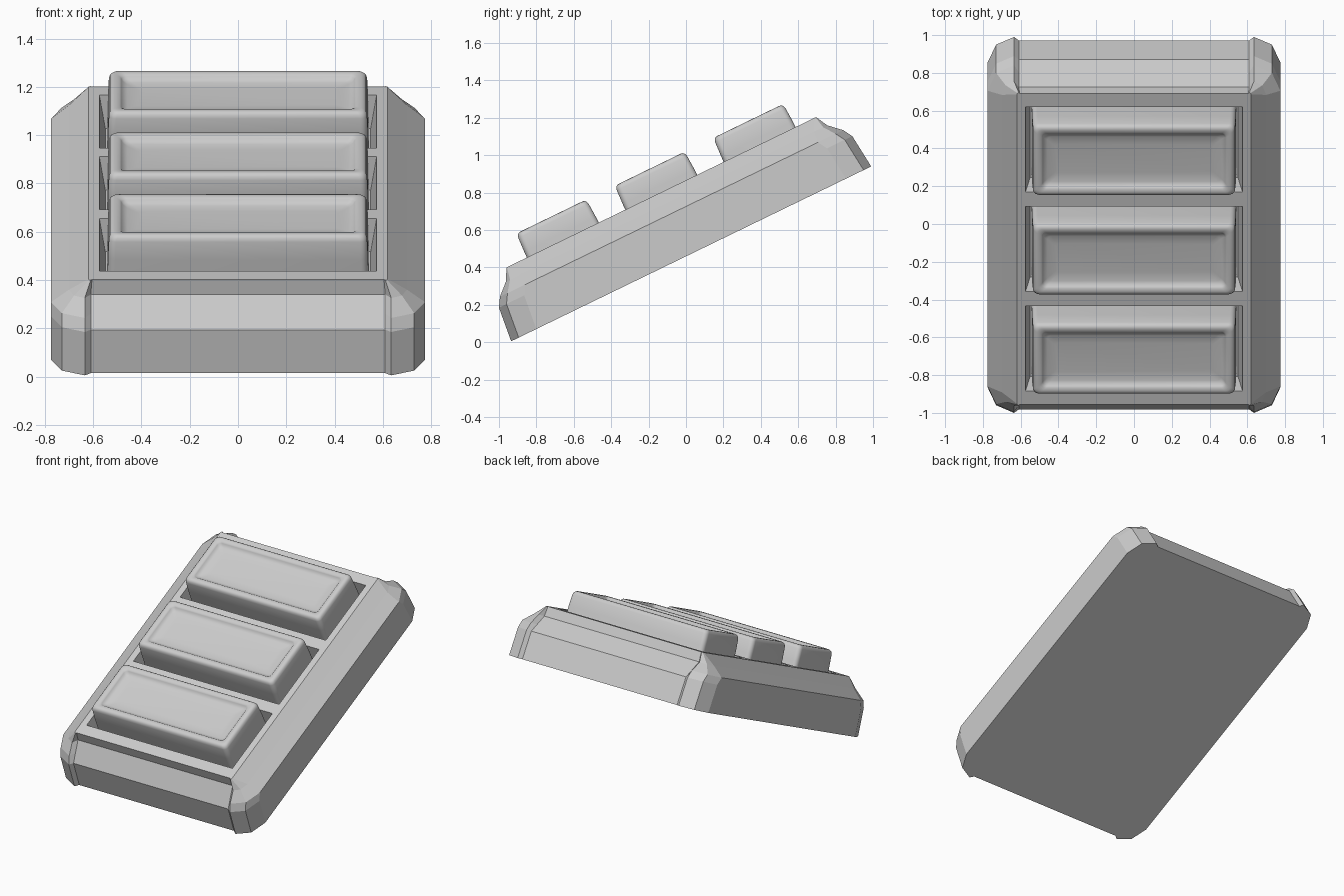
import bpy, bmesh, math
from mathutils import Matrix

if "Cube" in bpy.data.objects:
    bpy.data.objects.remove(bpy.data.objects["Cube"])

# Everything is modelled lying flat (x across, y along the slope, z thickness), then tilted
LENGTH = 2.14
TILT = Matrix.Translation((0, -0.935, 0.005)) @ Matrix.Rotation(math.radians(25.9), 4, 'X')


def finish(name, bm):
    bmesh.ops.recalc_face_normals(bm, faces=bm.faces)
    me = bpy.data.meshes.new(name)
    bm.to_mesh(me)
    bm.free()
    me.transform(TILT)
    ob = bpy.data.objects.new(name, me)
    bpy.context.collection.objects.link(ob)
    return ob


def loft(bm, rings):
    loops = [[bm.verts.new(p) for p in ring] for ring in rings]
    n = len(loops[0])
    for a, b in zip(loops, loops[1:]):
        for i in range(n):
            j = (i + 1) % n
            bm.faces.new((a[i], a[j], b[j], b[i]))
    bm.faces.new(loops[0][::-1])
    bm.faces.new(loops[-1])


def case_ring(v, end, bar, w, cut):
    """Outline with faceted corners and end bars set back between them."""
    bx = min(0.635, w - 0.01)
    q = [(min(0.61, w - 0.015), bar), (bx, end),
         (bx + 0.68 * (w - bx), end + 0.3 * cut), (w, end + cut)]
    right = q + [(x, LENGTH - y) for x, y in reversed(q)]
    return [(x, y, v) for x, y in right + [(-x, y) for x, y in reversed(right)]]


def rounded_ring(cy, hx, hy, r, v, seg=5):
    pts = []
    for k, (sx, sy) in enumerate(((1, 1), (-1, 1), (-1, -1), (1, -1))):
        for i in range(seg + 1):
            a = math.pi / 2 * (k + i / seg)
            pts.append((sx * (hx - r) + r * math.cos(a),
                        cy + sy * (hy - r) + r * math.sin(a), v))
    return pts


# Case: height, corner end, bar end, half width, corner cut
bm = bmesh.new()
loft(bm, [case_ring(*s) for s in (
    (0.0, 0.0, 0.02, 0.775, 0.15),
    (0.19, 0.02, 0.04, 0.775, 0.15),
    (0.24, 0.05, 0.09, 0.775, 0.15),
    (0.30, 0.115, 0.15, 0.70, 0.08),
    (0.366, 0.15, 0.155, 0.62, 0.01))])
case = finish("case", bm)

# Button wells cut into the case
CENTRES = [0.485, 1.07, 1.655]
bm = bmesh.new()
for c in CENTRES:
    loft(bm, [[(x * w, c + y * h, v) for x, y in ((-1, -1), (1, -1), (1, 1), (-1, 1))]
              for w, h, v in ((0.55, 0.235, 0.22), (0.577, 0.252, 0.38))])
cutter = finish("well_cutter", bm)
cutter.hide_render = True
cutter.hide_set(True)
mod = case.modifiers.new("wells", 'BOOLEAN')
mod.operation, mod.solver, mod.object = 'DIFFERENCE', 'EXACT', cutter

# Dished buttons: inset, height, corner radius
PROFILE = [(0.0, 0.215, 0.03), (0.004, 0.40, 0.03), (0.008, 0.48, 0.03),
           (0.013, 0.495, 0.03), (0.022, 0.504, 0.028), (0.034, 0.506, 0.026),
           (0.052, 0.504, 0.024), (0.060, 0.497, 0.024), (0.066, 0.488, 0.022),
           (0.085, 0.481, 0.02), (0.13, 0.477, 0.015)]
for n, c in enumerate(CENTRES):
    bm = bmesh.new()
    loft(bm, [rounded_ring(c, 0.543 - i, 0.217 - i, r, v) for i, v, r in PROFILE])
    button = finish("button_%d" % (n + 1), bm)
    bpy.ops.object.select_all(action='DESELECT')
    button.select_set(True)
    bpy.context.view_layer.objects.active = button
    bpy.ops.object.shade_smooth_by_angle(angle=math.radians(40))
